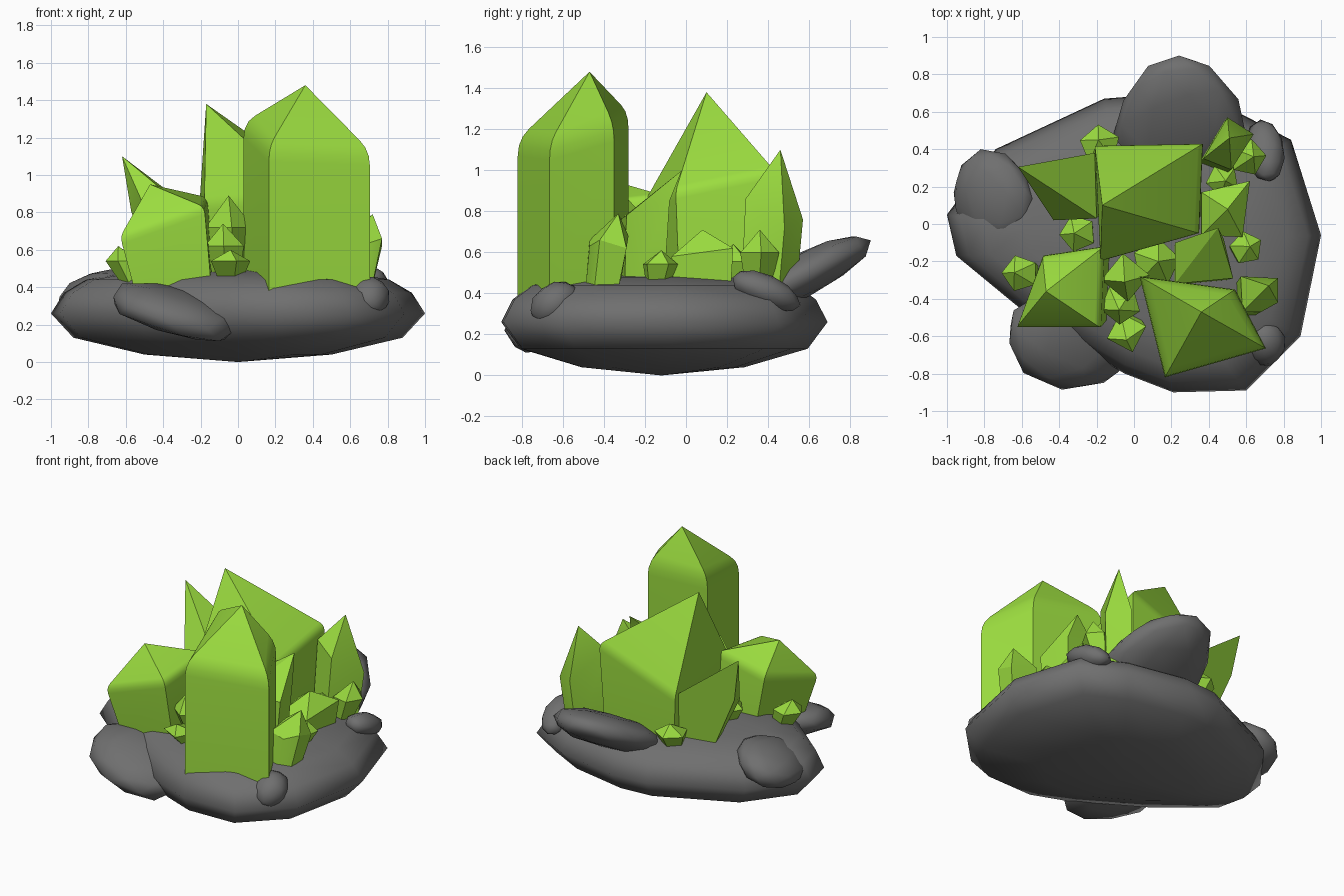
import bpy, bmesh, math, random
from mathutils import Vector, Euler

if "Cube" in bpy.data.objects:
    bpy.data.objects.remove(bpy.data.objects["Cube"])

random.seed(4)


def colour(name, rgb):
    m = bpy.data.materials.new(name)
    m.diffuse_color = (*rgb, 1)
    m.use_nodes = True
    m.node_tree.nodes["Principled BSDF"].inputs["Base Color"].default_value = m.diffuse_color
    return m


green = colour("crystal_green", (0.33, 0.72, 0.05))
grey = colour("rock_grey", (0.16, 0.16, 0.16))


def finish(name, bm, mat, angle=30):
    bmesh.ops.recalc_face_normals(bm, faces=bm.faces)
    me = bpy.data.meshes.new(name)
    bm.to_mesh(me)
    bm.free()
    ob = bpy.data.objects.new(name, me)
    bpy.context.collection.objects.link(ob)
    me.materials.append(mat)
    bpy.ops.object.select_all(action='DESELECT')
    ob.select_set(True)
    bpy.context.view_layer.objects.active = ob
    bpy.ops.object.shade_smooth_by_angle(angle=math.radians(angle))
    return ob


def loft(bm, rings, bottom, top):
    """Join rings of points and close both ends with a tip."""
    vs = [[bm.verts.new(p) for p in r] for r in rings]
    n = len(vs[0])
    lo, hi = bm.verts.new(bottom), bm.verts.new(top)
    for i in range(n):
        j = (i + 1) % n
        bm.faces.new((lo, vs[0][j], vs[0][i]))
        for a, b in zip(vs, vs[1:]):
            bm.faces.new((a[i], a[j], b[j], b[i]))
        bm.faces.new((vs[-1][i], vs[-1][j], hi))


def crystal(name, corners, apex, foot=(0, 0), shrink=1.0, z0=0.35, soft=0.0):
    """Prism with a pointed cap; foot shifts and shrink scales the base, soft rounds the shoulder."""
    top = [Vector(c) for c in corners]
    apex = Vector(apex)
    mid = sum(top, Vector()) / len(top)
    base = [Vector((mid.x + (p.x - mid.x) * shrink + foot[0],
                    mid.y + (p.y - mid.y) * shrink + foot[1], z0)) for p in top]
    rings = [base]
    if soft:
        for t in (0, 0.33, 0.67, 1):
            ring = []
            for b, p in zip(base, top):
                lo = p + (b - p).normalized() * soft
                hi = p + (apex - p).normalized() * soft
                ring.append(lo * (1 - t) ** 2 + p * 2 * t * (1 - t) + hi * t * t)
            rings.append(ring)
    else:
        rings.append(top)
    bm = bmesh.new()
    loft(bm, rings, sum(base, Vector()) / len(base), apex)
    finish(name, bm, green)


def shard(name, x, y, z, r, h, lean=(0, 0), turn=0.0, sides=5):
    """Small crystal: narrow foot, wide shoulder, pointed tip, leaning outwards."""
    def ring(k, zz, f):
        return [(x + lean[0] * f + k * r * math.cos(turn + math.tau * i / sides),
                 y + lean[1] * f + k * r * math.sin(turn + math.tau * i / sides),
                 z + zz * h) for i in range(sides)]
    bm = bmesh.new()
    loft(bm, [ring(0.65, 0, 0), ring(1, 0.6, 0.6)], (x, y, z),
         (x + lean[0], y + lean[1], z + h))
    finish(name, bm, green)


def stone(name, loc, size, rot=(0, 0, 0), rough=0.05, taper=0.0):
    """Rough ellipsoid; taper narrows it towards its +y end."""
    bm = bmesh.new()
    bmesh.ops.create_icosphere(bm, subdivisions=2, radius=1)
    m = Euler([math.radians(a) for a in rot]).to_matrix()
    for v in bm.verts:
        k = 1 + random.uniform(-rough, rough)
        p = Vector([c * s * k for c, s in zip(v.co, size)])
        p.x *= 1 - taper * v.co.y
        v.co = m @ p + Vector(loc)
    finish(name, bm, grey, 180)


# Main rock: one outline stacked in scaled layers
outline = [(-.95, -.17), (-1, .05), (-.74, .40), (-.16, .67), (.1, .69), (.55, .6), (.84, .45),
           (1, -.06), (.89, -.6), (.6, -.89), (.21, -.9), (-.05, -.8), (-.55, -.5)]
layers = [(.04, .5), (.13, .88), (.26, 1), (.37, .93), (.44, .81), (.48, .58)]
bm = bmesh.new()
loft(bm, [[(x * k, -.12 + (y + .12) * k, z) for x, y in outline] for z, k in layers],
     (0, -.12, 0), (0, -.12, .5))
finish("main_rock", bm, grey, 180)

# Smaller rocks
stone("back_rock", (.24, .55, .48), (.35, .41, .11), (27, 0, 0), taper=.25)
stone("left_rock", (-.75, .14, .37), (.23, .27, .11), (0, -22, 15))
stone("front_rock", (-.33, -.60, .27), (.36, .29, .12), (10, 16, -8), taper=.1)
stone("right_back_rock", (.70, .39, .41), (.10, .18, .08), (-22, 0, 8))
stone("right_front_rock", (.70, -.64, .35), (.11, .13, .10), (38, 0, 0))

# Large crystals
crystal("tall_front_crystal",
        [(.03, -.28, 1.28), (.165, -.82, 1.15), (.705, -.665, 1.13), (.54, -.35, 1.22)],
        (.36, -.47, 1.48), soft=.08)
crystal("tall_back_crystal",
        [(-.21, .42, .78), (-.18, -.2, .85), (.35, -.05, .9), (.37, .43, 1.0)],
        (-.17, .1, 1.38), shrink=.9, soft=.04)
crystal("left_front_crystal",
        [(-.49, -.17, .77), (-.63, -.555, .67), (-.18, -.555, .83), (-.16, -.12, .88)],
        (-.47, -.36, .95), foot=(.06, .03), shrink=.9, soft=.04)
crystal("left_back_crystal",
        [(-.57, .28, .80), (-.43, .02, .67), (-.2, .03, .75), (-.21, .38, .79)],
        (-.62, .305, 1.1), foot=(.12, .03), shrink=.65)
crystal("right_middle_crystal",
        [(.22, -.1, .85), (.22, -.32, .76), (.53, -.29, .78), (.48, -.08, .85)],
        (.45, -.02, 1.0), foot=(-.02, -.02), shrink=.9)
crystal("right_back_crystal",
        [(.37, .35, .93), (.52, .29, .86), (.64, .48, .72), (.5, .57, .76)],
        (.51, .46, 1.1), foot=(-.03, -.03), shrink=.95)
crystal("right_side_crystal",
        [(.36, .17, .6), (.36, -.06, .57), (.58, -.07, .58), (.62, .23, .62)],
        (.5, .08, .71), foot=(-.02, 0), shrink=.9)
crystal("right_front_crystal",
        [(.57, -.28, .68), (.58, -.47, .66), (.68, -.47, .63), (.77, -.42, .66), (.77, -.29, .62)],
        (.72, -.33, .79), foot=(-.05, -.04), shrink=.85)

# Small crystals: x, y, z, radius, height, lean, turn, sides
shards = [(-.04, -.25, .46, .13, .43, (-.01, -.06), .1, 4),
          (-.06, -.38, .44, .11, .30, (-.02, -.08), .9, 5),
          (-.04, -.52, .45, .11, .15, (0, -.1), .3, 4),
          (-.56, -.27, .42, .10, .20, (-.08, .01), .6, 5),
          (.10, -.22, .46, .13, .30, (.03, .02), .2, 5),
          (.57, -.14, .44, .09, .17, (.05, .02), .5, 5),
          (.56, .35, .43, .10, .28, (.08, .01), .1, 5),
          (.45, .24, .43, .09, .21, (.04, -.01), .8, 5),
          (-.17, .38, .42, .11, .18, (-.02, .07), .4, 5),
          (-.27, -.05, .44, .10, .20, (-.05, 0), .7, 5)]
for i, s in enumerate(shards):
    shard(f"small_crystal_{i + 1}", *s)
